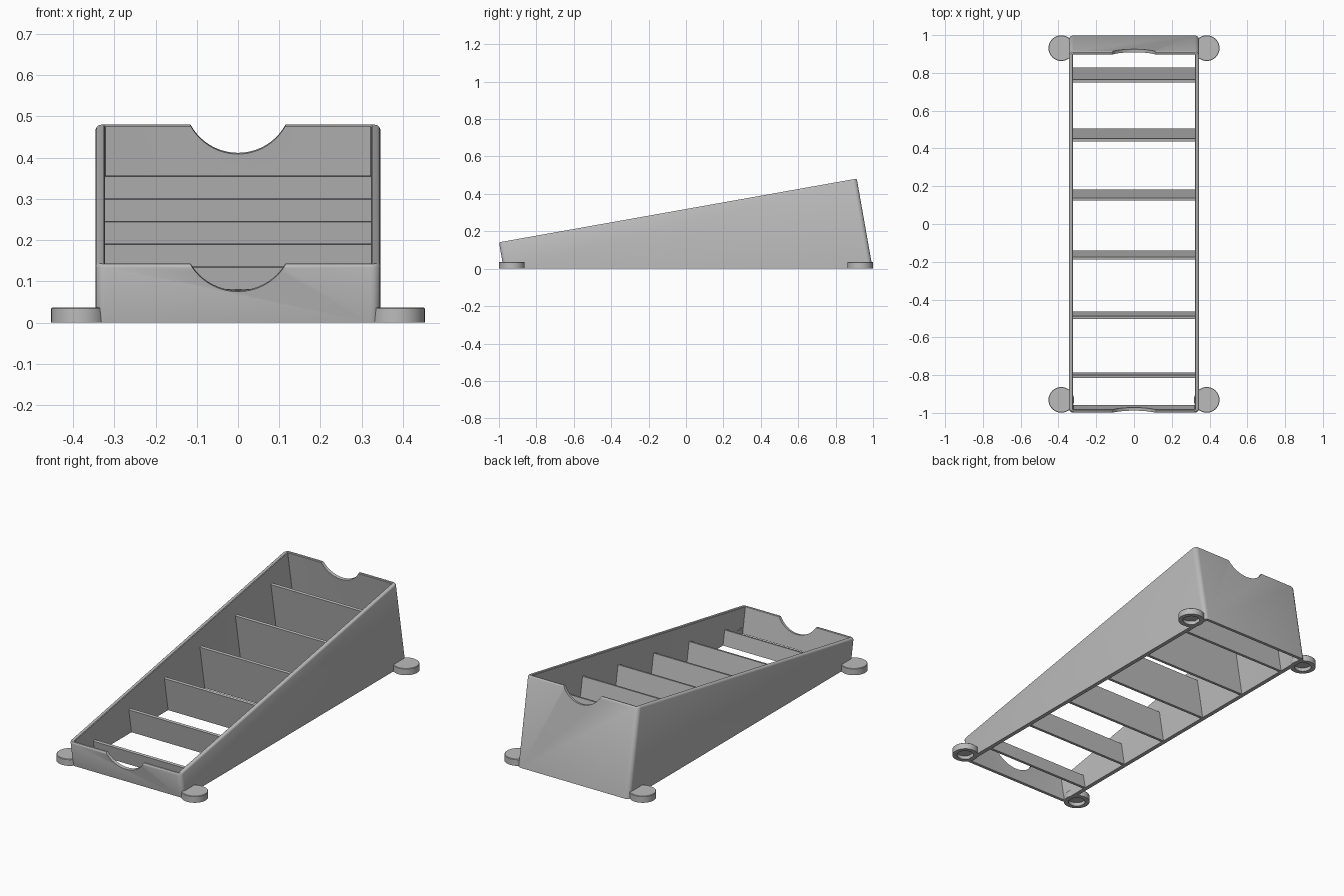
import bpy, bmesh, math
from mathutils import Matrix, Vector

cube = bpy.data.objects.get("Cube")
if cube:
    bpy.data.objects.remove(cube)

LEAN = math.radians(10)
T = math.tan(LEAN)
HALF_W, FRONT, BACK = 0.345, -0.975, 0.998   # outer footprint at ground level
SIDE_T, END_T = 0.023, 0.017                 # wall thicknesses
SLOPE = 0.178                                # rise of the rim

grey = bpy.data.materials.new("Plain grey")
grey.use_nodes = True
grey.diffuse_color = (0.5, 0.5, 0.5, 1)
grey.node_tree.nodes["Principled BSDF"].inputs["Base Color"].default_value = (0.5, 0.5, 0.5, 1)


def make(name, bm):
    bmesh.ops.recalc_face_normals(bm, faces=bm.faces)
    mesh = bpy.data.meshes.new(name)
    bm.to_mesh(mesh)
    bm.free()
    mesh.materials.append(grey)
    ob = bpy.data.objects.new(name, mesh)
    bpy.context.collection.objects.link(ob)
    return ob


def activate(ob):
    bpy.ops.object.select_all(action='DESELECT')
    ob.select_set(True)
    bpy.context.view_layer.objects.active = ob


def smooth(ob):
    activate(ob)
    bpy.ops.object.shade_smooth_by_angle(angle=math.radians(35))


def rim_z(y):
    return 0.141 + SLOPE * (y + 1)


def wall_loop(bm, dx, dy, radius, drop):
    """Rounded rectangle of the tray walls; drop is depth below the rim, None is the ground."""
    steps, verts = 6, []
    w, f, b = HALF_W - dx, FRONT + dy, BACK - dy
    corners = [(w - radius, b - radius), (radius - w, b - radius),
               (radius - w, f + radius), (w - radius, f + radius)]
    for i, (cx, cy) in enumerate(corners):
        for s in range(steps + 1):
            a = math.pi / 2 * (i + s / steps)
            x, y = cx + radius * math.cos(a), cy + radius * math.sin(a)
            z = 0
            if drop is not None:
                # where the leaning wall line meets the sloping rim plane
                z = rim_z(y) / (1 + SLOPE * T) - drop
            verts.append(bm.verts.new((x, y - z * T, z)))
    return verts


# Tray shell: loops run up the outside, over the softened rim and down the inside
bm = bmesh.new()
R = 0.024
rows = [(0, 0, R, None), (0, 0, R, 0.008), (0.0025, 0.0025, R, 0.0025), (0.007, 0.006, R - 0.006, 0),
        (SIDE_T - 0.003, END_T - 0.003, 0.004, 0), (SIDE_T, END_T, 0.002, 0.003),
        (SIDE_T, END_T, 0.002, None)]
loops = [wall_loop(bm, *row) for row in rows]
for lo, hi in zip(loops, loops[1:] + loops[:1]):
    n = len(lo)
    for i in range(n):
        bm.faces.new((lo[i], lo[(i + 1) % n], hi[(i + 1) % n], hi[i]))
shell = make("tray_walls", bm)

# Round finger notches through the front and back walls
for side, y, z, r in (("front", -1.0, 0.208, 0.133), ("back", 0.905, 0.54, 0.13)):
    bm = bmesh.new()
    bmesh.ops.create_cone(bm, cap_ends=True, segments=64, radius1=r, radius2=r, depth=0.16,
                          matrix=Matrix.Translation((0, y, z)) @ Matrix.Rotation(LEAN - math.pi / 2, 4, 'X'))
    cutter = make(side + "_notch_cutter", bm)
    cutter.hide_render = True
    mod = shell.modifiers.new(side + "_notch", 'BOOLEAN')
    mod.operation, mod.solver, mod.object = 'DIFFERENCE', 'EXACT', cutter
    activate(shell)
    bpy.ops.object.modifier_apply(modifier=mod.name)
    bpy.data.objects.remove(cutter)
smooth(shell)

# Leaning dividers, taller towards the back
for i in range(6):
    back, top, thick = -0.786 + 0.3227 * i, 0.079 + 0.055 * i, 0.0152
    bm = bmesh.new()
    section = [(back - thick, 0), (back, 0),
               (back - (top + 0.0027) * T, top + 0.0027), (back - thick - top * T, top)]
    face = bm.faces.new([bm.verts.new((-0.326, y, z)) for y, z in section])
    ext = bmesh.ops.extrude_face_region(bm, geom=[face])
    bmesh.ops.translate(bm, vec=(0.652, 0, 0),
                        verts=[g for g in ext["geom"] if isinstance(g, bmesh.types.BMVert)])
    make(f"divider_{i + 1}", bm)

# Round corner feet with a recess underneath
profile = [(0, 0.02), (0.044, 0.02), (0.044, 0), (0.068, 0),
           (0.068, 0.034), (0.0655, 0.037), (0, 0.037)]
for end, y in (("front", -0.931), ("back", 0.931)):
    for side, x in (("left", 0.385), ("right", -0.385)):
        bm = bmesh.new()
        verts = [bm.verts.new((r, 0, z)) for r, z in profile]
        edges = [bm.edges.new(pair) for pair in zip(verts, verts[1:])]
        bmesh.ops.spin(bm, geom=verts + edges, cent=(0, 0, 0), axis=(0, 0, 1),
                       angle=2 * math.pi, steps=48)
        bmesh.ops.remove_doubles(bm, verts=bm.verts, dist=0.0001)
        bmesh.ops.translate(bm, verts=bm.verts, vec=Vector((x, y, 0)))
        smooth(make(f"{end}_{side}_foot", bm))
